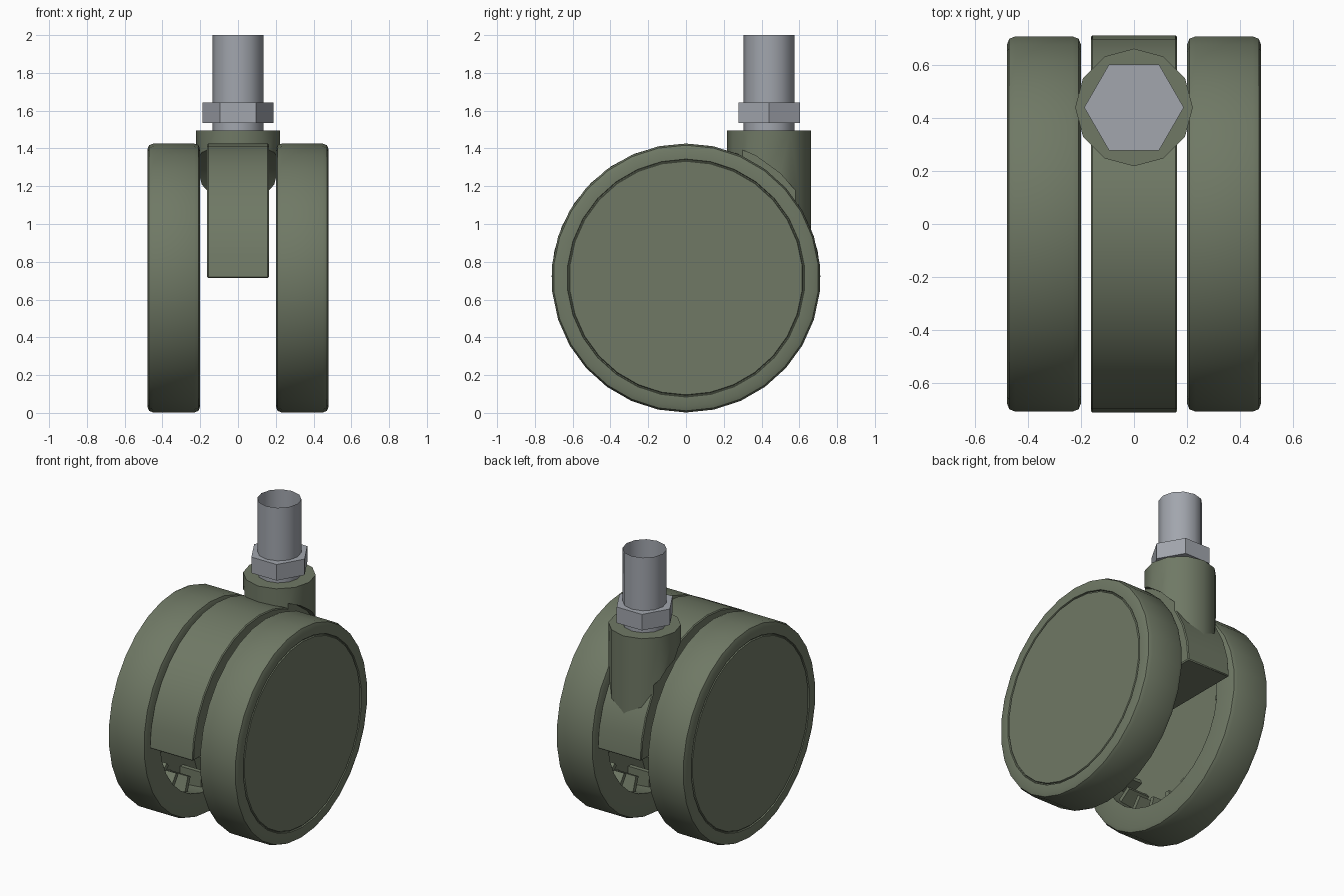
import bpy, bmesh, math
from mathutils import Matrix, Vector

if "Cube" in bpy.data.objects:
    bpy.data.objects.remove(bpy.data.objects["Cube"])

CZ, R, SEG = 0.714, 0.712, 30      # wheel centre height, radius, sides
SY = 0.44                          # stem position along y


def material(name, col):
    m = bpy.data.materials.new(name)
    m.diffuse_color = (*col, 1)
    m.use_nodes = True
    m.node_tree.nodes["Principled BSDF"].inputs["Base Color"].default_value = m.diffuse_color
    return m


GREEN = material("olive_plastic", (0.16, 0.19, 0.13))
STEEL = material("steel", (0.36, 0.38, 0.42))


def finish(name, bm, mat, angle=40):
    bmesh.ops.recalc_face_normals(bm, faces=bm.faces[:])
    me = bpy.data.meshes.new(name)
    bm.to_mesh(me)
    bm.free()
    ob = bpy.data.objects.new(name, me)
    bpy.context.collection.objects.link(ob)
    me.materials.append(mat)
    smooth(ob, angle)
    return ob


def smooth(ob, angle=40):
    bpy.ops.object.select_all(action='DESELECT')
    bpy.context.view_layer.objects.active = ob
    ob.select_set(True)
    bpy.ops.object.shade_smooth_by_angle(angle=math.radians(angle))


def cylinder(name, r, z0, z1, sides, mat, caps=True):
    bm = bmesh.new()
    bmesh.ops.create_cone(bm, cap_ends=caps, segments=sides, radius1=r, radius2=r, depth=z1 - z0)
    # put a corner on the x axis
    a = max(bm.verts, key=lambda v: v.co.x).co
    bm.transform(Matrix.Translation((0, SY, (z0 + z1) / 2)) @ Matrix.Rotation(-math.atan2(a.y, a.x), 4, 'Z'))
    return finish(name, bm, mat)


def wheel(name, side):
    # hollow rim with a closed outer cap, lathed around x
    prof = [(0.42, 0), (0.42, 0.57), (0.2, 0.55), (0.2, 0.68), (0.209, 0.703), (0.232, R),
            (0.448, R), (0.471, 0.703), (0.48, 0.68), (0.48, 0.63), (0.472, 0.627),
            (0.472, 0.622), (0.48, 0.618), (0.48, 0)]
    bm = bmesh.new()
    vs = [bm.verts.new((x, 0, r)) for x, r in prof]
    es = [bm.edges.new(p) for p in zip(vs, vs[1:])]
    bmesh.ops.spin(bm, geom=vs + es, cent=(0, 0, 0), axis=(1, 0, 0), angle=math.tau, steps=SEG)
    bmesh.ops.remove_doubles(bm, verts=bm.verts[:], dist=1e-4)
    # short radial ribs inside the rim
    for i in range(20):
        bmesh.ops.create_cube(bm, size=1, matrix=Matrix.Rotation(math.tau * i / 20, 4, 'X')
                              @ Matrix.Translation((0.345, 0, 0.515))
                              @ Matrix.Diagonal((0.16, 0.03, 0.12, 1)))
    bm.transform(Matrix.Translation((0, 0, CZ)) @ Matrix.Diagonal((side, 1, 1, 1)))
    finish(name, bm, GREEN)


wheel("right_wheel", 1)
wheel("left_wheel", -1)

# half-round fender between the wheels
bm = bmesh.new()
arc = [bm.verts.new((-0.163, R * math.cos(math.pi * i / 16), CZ + R * math.sin(math.pi * i / 16)))
       for i in range(17)]
face = bm.faces.new(arc)
ext = bmesh.ops.extrude_face_region(bm, geom=[face])
bmesh.ops.translate(bm, vec=(0.326, 0, 0), verts=[g for g in ext["geom"] if isinstance(g, bmesh.types.BMVert)])
bmesh.ops.recalc_face_normals(bm, faces=bm.faces[:])
sharp = [e for e in bm.edges if e.calc_face_angle(0) > 0.7]
bmesh.ops.bevel(bm, geom=sharp, offset=0.006, segments=1, affect='EDGES')
finish("fender", bm, GREEN)

# stem housing, cut back where it passes the wheels
housing = cylinder("stem_housing", 0.222, 0.93, 1.495, 12, GREEN)
for s in (-1, 1):
    bm = bmesh.new()
    bmesh.ops.create_cone(bm, cap_ends=True, segments=SEG, radius1=0.745, radius2=0.745, depth=0.4,
                          matrix=Matrix.Translation((s * 0.363, 0, CZ)) @ Matrix.Rotation(math.pi / 2, 4, 'Y'))
    cutter = finish("wheel_clearance", bm, GREEN)
    cutter.hide_render = True
    mod = housing.modifiers.new("clearance", 'BOOLEAN')
    mod.operation, mod.object, mod.solver = 'DIFFERENCE', cutter, 'EXACT'
    smooth(housing)
    bpy.ops.object.modifier_apply(modifier=mod.name)
    bpy.data.objects.remove(cutter)
smooth(housing)

# threaded stem (open tube) and hex nut
cylinder("stem", 0.135, 1.48, 2.0, 12, STEEL, caps=False)
cylinder("hex_nut", 0.188, 1.535, 1.643, 6, STEEL)
